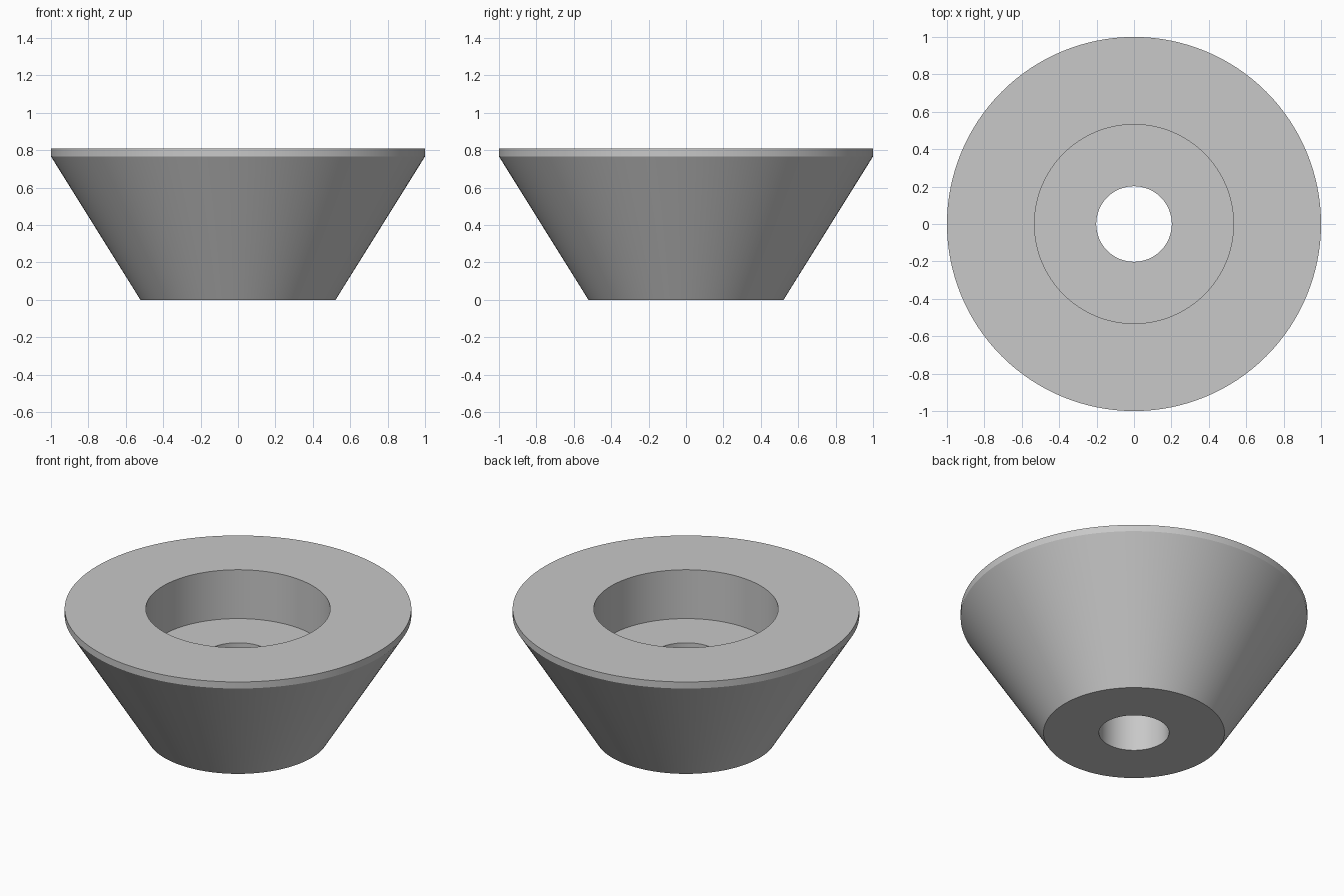
import bpy
import bmesh
import math

cube = bpy.data.objects.get("Cube")
if cube:
    bpy.data.objects.remove(cube, do_unlink=True)

SEGMENTS = 128

# Plain grey material
grey = bpy.data.materials.new("grey")
grey.use_nodes = True
colour = (0.58, 0.58, 0.58, 1)
grey.diffuse_color = colour
grey.node_tree.nodes["Principled BSDF"].inputs["Base Color"].default_value = colour

# Closed cross-section (radius, height): cone, rim, recess, through hole
hole_r, base_r, rim_r, recess_r = 0.202, 0.522, 1.0, 0.532
rim_z, top_z, floor_z = 0.766, 0.808, 0.497
profile = [
    (hole_r, 0), (base_r, 0), (rim_r, rim_z), (rim_r, top_z),
    (recess_r, top_z), (recess_r, floor_z), (hole_r, floor_z),
]

# Revolve the cross-section about the vertical axis
bm = bmesh.new()
verts = [bm.verts.new((r, 0, z)) for r, z in profile]
edges = [bm.edges.new((v, verts[(i + 1) % len(verts)])) for i, v in enumerate(verts)]
bmesh.ops.spin(bm, geom=verts + edges, cent=(0, 0, 0), axis=(0, 0, 1),
               angle=math.tau, steps=SEGMENTS, use_merge=False)
bmesh.ops.remove_doubles(bm, verts=bm.verts, dist=0.0001)
bmesh.ops.recalc_face_normals(bm, faces=bm.faces)

mesh = bpy.data.meshes.new("conical_seat")
bm.to_mesh(mesh)
bm.free()
mesh.materials.append(grey)
seat = bpy.data.objects.new("conical_seat", mesh)
bpy.context.collection.objects.link(seat)

# Smooth round walls, crisp corners
bpy.ops.object.select_all(action="DESELECT")
seat.select_set(True)
bpy.context.view_layer.objects.active = seat
bpy.ops.object.shade_smooth_by_angle(angle=math.radians(25))
